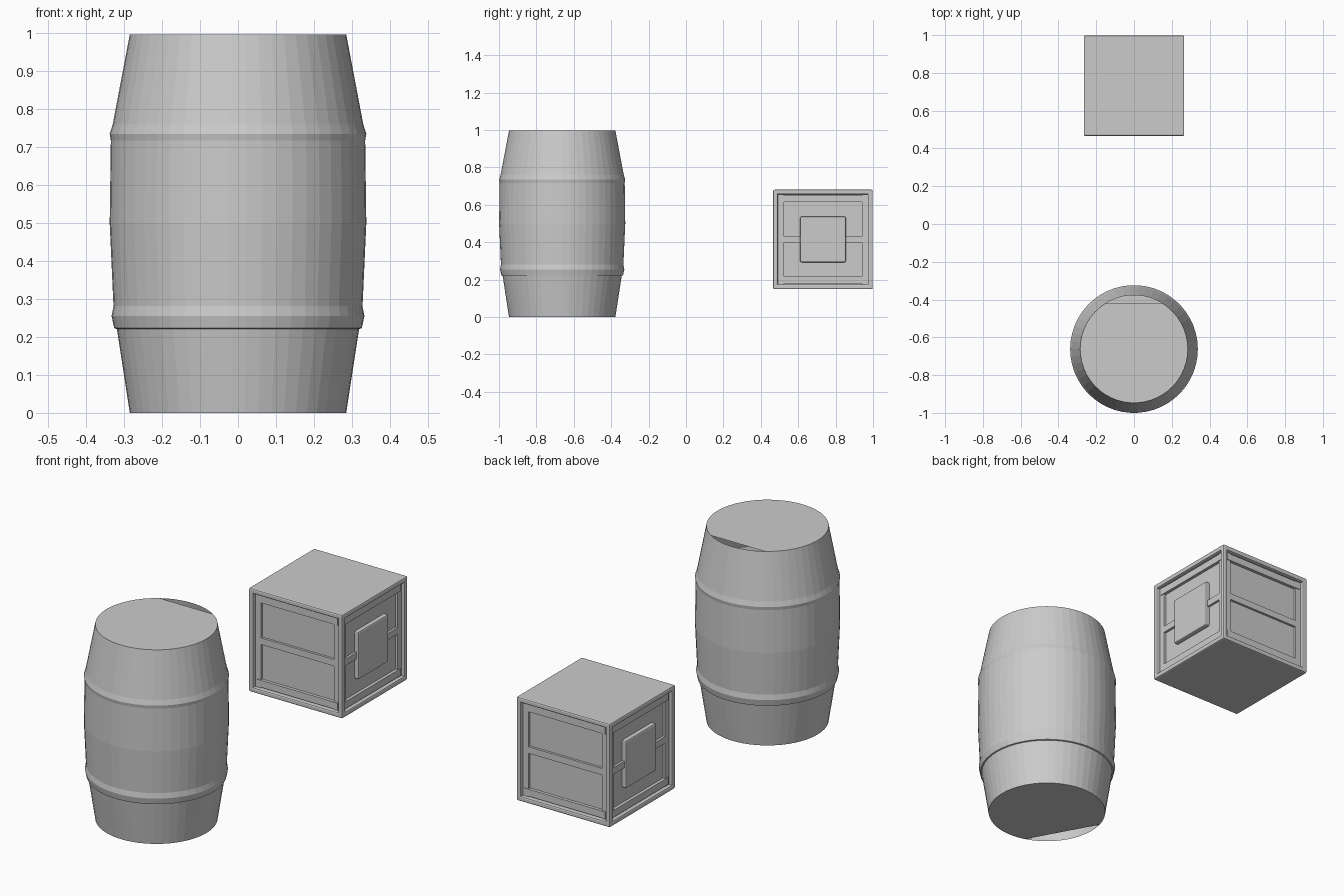
import bpy, bmesh, math
from mathutils import Vector

if "Cube" in bpy.data.objects:
    bpy.data.objects.remove(bpy.data.objects["Cube"])

grey = bpy.data.materials.new("plain grey")
grey.diffuse_color = (0.6, 0.6, 0.6, 1)
grey.use_nodes = True
grey.node_tree.nodes["Principled BSDF"].inputs["Base Color"].default_value = grey.diffuse_color


def finish(name, bm, loc):
    mesh = bpy.data.meshes.new(name)
    bm.to_mesh(mesh)
    bm.free()
    mesh.materials.append(grey)
    ob = bpy.data.objects.new(name, mesh)
    ob.location = loc
    bpy.context.collection.objects.link(ob)
    return ob


# Barrel: lathed profile of (radius, height), with a rounded hoop at each end
PROFILE = [(0.285, 0), (0.319, 0.221), (0.326, 0.223), (0.333, 0.255), (0.328, 0.281),
           (0.338, 0.5), (0.335, 0.718), (0.338, 0.735), (0.330, 0.76), (0.285, 0.997)]
SEGMENTS = 50


def in_gap(angle, gap):
    return gap[0] < angle < gap[1]


bm = bmesh.new()
angles = [math.tau * i / SEGMENTS for i in range(SEGMENTS)]
rings = [[bm.verts.new((r * math.cos(a), r * math.sin(a), z)) for a in angles]
         for r, z in PROFILE]
for low, high in zip(rings, rings[1:]):
    for i in range(SEGMENTS):
        j = (i + 1) % SEGMENTS
        bm.faces.new((low[i], low[j], high[j], high[i]))

# Lids: each has an open sliver where its edge is cut off along a chord
bottom_gap, top_gap = (172, 245), (64, 121)
bm.faces.new([v for v, a in zip(rings[0], angles)
              if not in_gap(math.degrees(a), bottom_gap)][::-1])
bm.faces.new([v for v, a in zip(rings[-1], angles)
              if not in_gap(math.degrees(a), top_gap)])
finish("barrel", bm, (0, -0.662, 0))

# Crate
HALF = 0.266
CENTRE = Vector((0, 0.732, 0.415))


def box(name, centre, size, bevel=0.0):
    bm = bmesh.new()
    bmesh.ops.create_cube(bm, size=1)
    bmesh.ops.scale(bm, vec=size, verts=bm.verts)
    if bevel:
        bmesh.ops.bevel(bm, geom=list(bm.edges), offset=bevel, segments=2,
                        profile=0.5, affect='EDGES')
    return finish(name, bm, CENTRE + Vector(centre))


DEPTH = 0.03                      # how far the side panels are set back
FACE = HALF - DEPTH
T = 0.026                         # frame thickness
box("crate_core", (0, 0, 0), (2 * FACE, 2 * FACE, 2 * HALF - 0.02))

# Top and bottom boards, corner posts
for s, label in ((1, "top"), (-1, "bottom")):
    box(f"crate_{label}_board", (0, 0, s * (HALF - T / 2)), (2 * HALF, 2 * HALF, T), 0.007)
for sx in (-1, 1):
    for sy in (-1, 1):
        box("crate_corner_post", (sx * (HALF - T / 2), sy * (HALF - T / 2), 0),
            (T, T, 2 * HALF - 0.01), 0.007)
        # Inner corner step beside each post
        box("crate_corner_step", (sx * (FACE - 0.008), sy * (FACE - 0.008), 0),
            (0.04, 0.04, 2 * HALF - 0.03))


def on_side(name, axis, sign, z, width, height, out, bevel=0.0):
    """Box lying on a side panel and standing out from it."""
    thick = out + 0.02
    pos = sign * (FACE + out - thick / 2)
    if axis == 0:
        box(name, (pos, 0, z), (thick, width, height), bevel)
    else:
        box(name, (0, pos, z), (width, thick, height), bevel)


# Rails on all four sides, square plates on left and right
for axis in (0, 1):
    for sign in (-1, 1):
        for z in (-0.217, 0.217):
            on_side("crate_end_rail", axis, sign, z, 0.46, 0.036, 0.016)
        on_side("crate_middle_rail", axis, sign, 0, 0.47, 0.034, 0.012)
        if axis == 0:
            on_side("crate_square_plate", axis, sign, 0, 0.245, 0.245, 0.022, 0.008)
